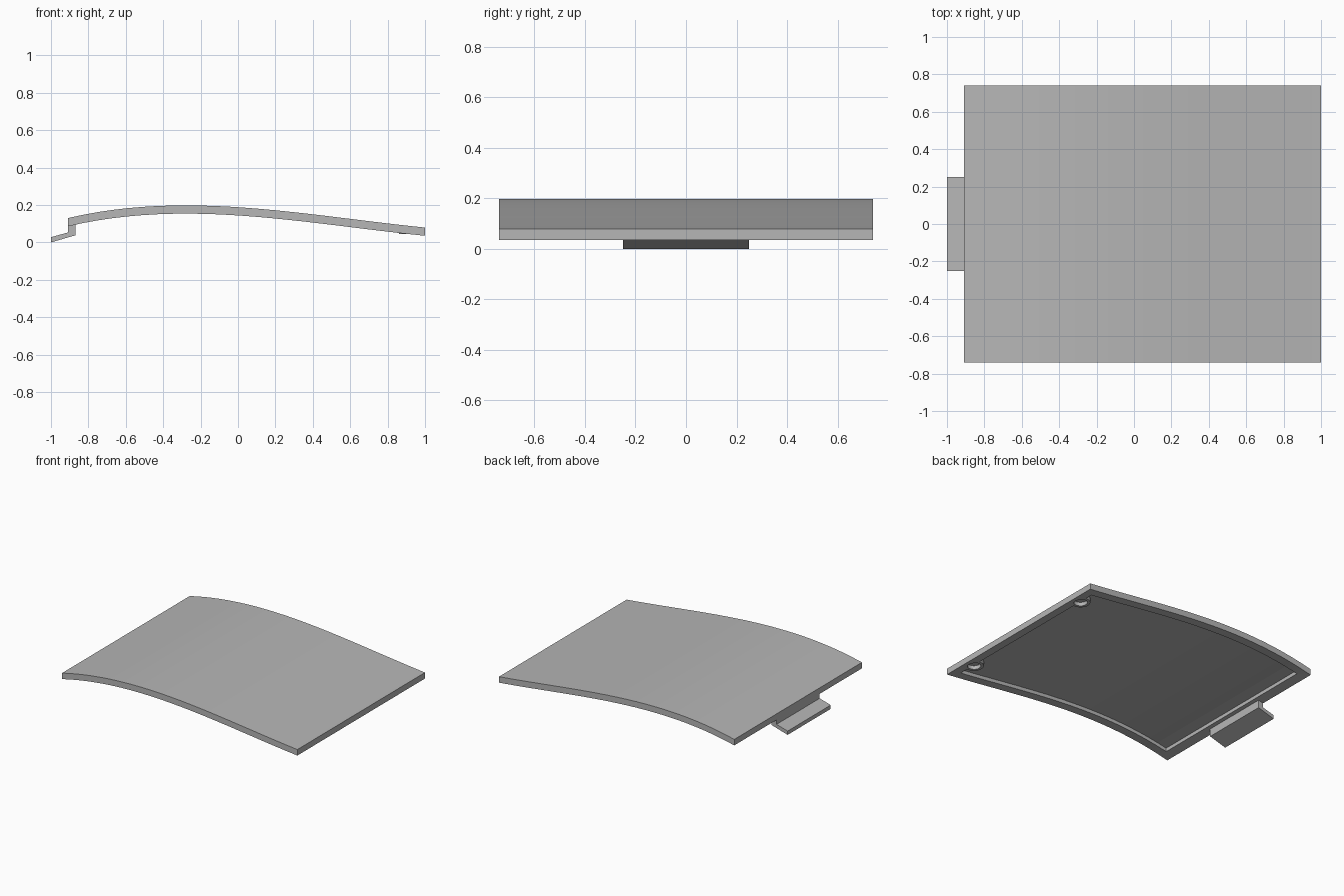
import bpy, bmesh, math

if "Cube" in bpy.data.objects:
    bpy.data.objects.remove(bpy.data.objects["Cube"])

grey = bpy.data.materials.new("plain_grey")
grey.use_nodes = True
GREY = (0.47, 0.47, 0.47, 1)
grey.diffuse_color = GREY
grey.node_tree.nodes["Principled BSDF"].inputs["Base Color"].default_value = GREY

X0, X1, HALF_Y = -0.91, 1.0, 0.74   # panel extents
RIM = 0.065                         # width of the underside rim
THICK, DEPTH = 0.044, 0.026         # panel thickness, recess depth


def crown(x):
    """Height of the arched top surface."""
    t = x + 0.28
    return 0.198 - 0.1386 * t ** 2 + 0.0518 * t ** 3


def add_object(name, bm):
    bmesh.ops.recalc_face_normals(bm, faces=bm.faces)
    mesh = bpy.data.meshes.new(name)
    bm.to_mesh(mesh)
    bm.free()
    mesh.materials.append(grey)
    obj = bpy.data.objects.new(name, mesh)
    bpy.context.collection.objects.link(obj)
    return obj


def extrude_profile(name, points, half_y):
    """Solid from an x-z outline, swept along y."""
    bm = bmesh.new()
    face = bm.faces.new([bm.verts.new((x, -half_y, z)) for x, z in points])
    new = bmesh.ops.extrude_face_region(bm, geom=[face])["geom"]
    bmesh.ops.translate(bm, vec=(0, 2 * half_y, 0),
                        verts=[v for v in new if isinstance(v, bmesh.types.BMVert)])
    return add_object(name, bm)


def arched_slab(name, x0, x1, half_y, top, bottom, steps=24):
    """Slab that follows the crown between two vertical offsets."""
    xs = [x0 + (x1 - x0) * i / steps for i in range(steps + 1)]
    outline = [(x, crown(x) + top) for x in xs]
    outline += [(x, crown(x) + bottom) for x in reversed(xs)]
    return extrude_profile(name, outline, half_y)


def cylinder(name, x, y, radius, z0, z1):
    bm = bmesh.new()
    bmesh.ops.create_cone(bm, cap_ends=True, segments=32, radius1=radius,
                          radius2=radius, depth=z1 - z0)
    bmesh.ops.translate(bm, vec=(x, y, (z0 + z1) / 2), verts=bm.verts)
    return add_object(name, bm)


def cut(obj, cutter):
    mod = obj.modifiers.new("cut", "BOOLEAN")
    mod.operation = "DIFFERENCE"
    mod.solver = "EXACT"
    mod.object = cutter
    cutter.hide_render = True
    cutter.hide_set(True)


def smooth(obj):
    bpy.ops.object.select_all(action="DESELECT")
    obj.select_set(True)
    bpy.context.view_layer.objects.active = obj
    bpy.ops.object.shade_smooth_by_angle(angle=math.radians(30))


# Arched panel with a hollow underside
panel = arched_slab("panel", X0, X1, HALF_Y, 0, -THICK)
smooth(panel)
recess = arched_slab("recess_cutter", X0 + RIM, X1 - RIM, HALF_Y - RIM,
                     DEPTH - THICK, -THICK - 0.05)
cut(panel, recess)

# Hollow round bosses in the two underside corners
for side, y in (("front", -0.55), ("back", 0.55)):
    boss = cylinder(side + "_boss", 0.925, y, 0.065, 0.045, 0.075)
    smooth(boss)
    hole = cylinder(side + "_hole_cutter", 0.925, y, 0.045, 0.0, 0.072)
    cut(boss, hole)
    cut(panel, hole)

# Stepped clip tab
extrude_profile("clip_tab", [(-0.91, 0.095), (-0.91, 0.053), (-1.0, 0.028),
                             (-1.0, 0.0), (-0.87, 0.038), (-0.87, 0.105)], 0.25)
